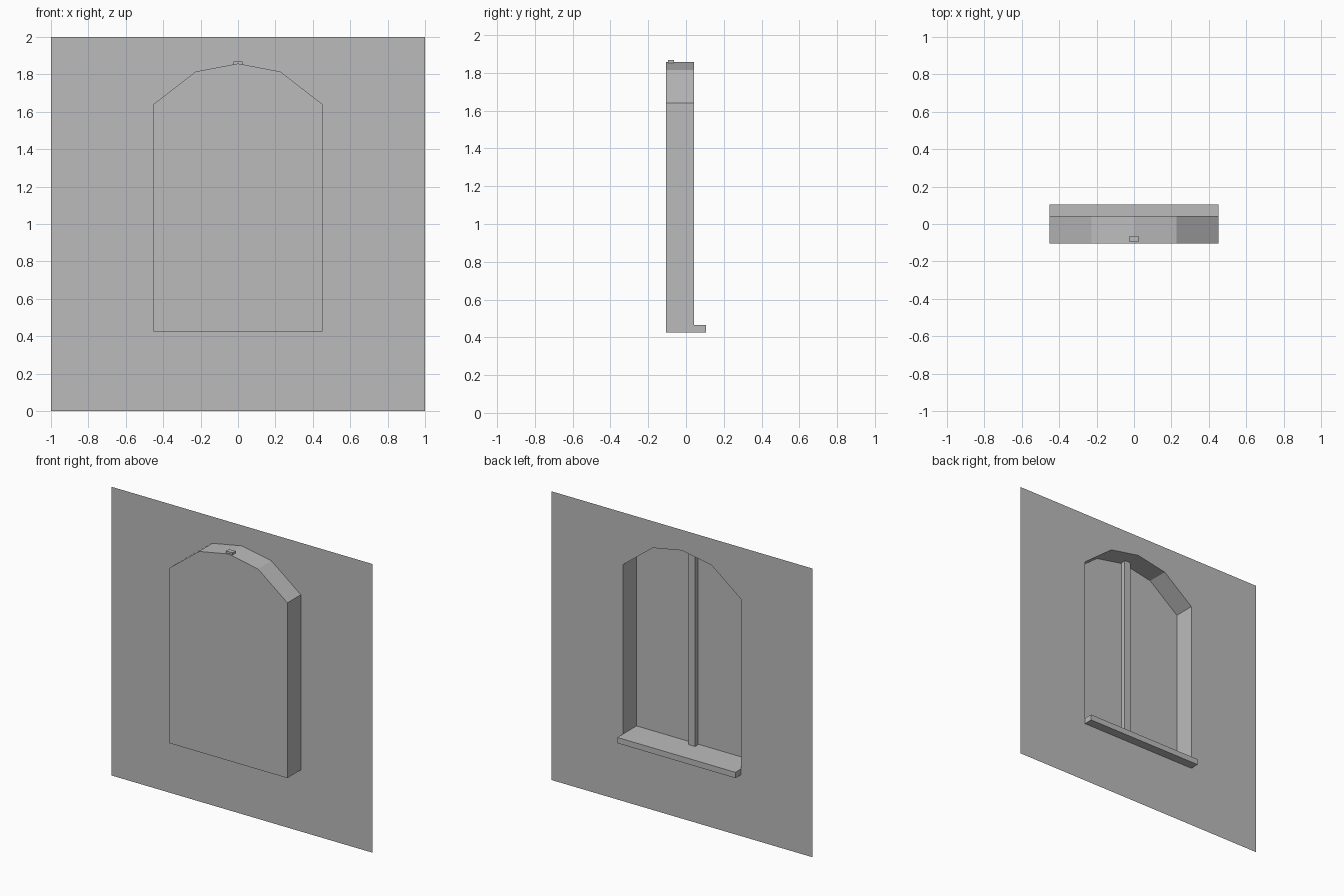
import bpy, bmesh

if "Cube" in bpy.data.objects:
    bpy.data.objects.remove(bpy.data.objects["Cube"])

# One plain grey for everything
grey = bpy.data.materials.new("plain grey")
grey.diffuse_color = (0.5, 0.5, 0.5, 1)
grey.use_nodes = True
grey.node_tree.nodes["Principled BSDF"].inputs["Base Color"].default_value = grey.diffuse_color

WALL_Y, GLASS_Y, SILL_Y = 0.042, -0.105, 0.105
BOTTOM, SILL_TOP = 0.426, 0.466

# Right half of the arched opening, from the peak down to the sill
HALF = [(0, 1.858), (0.226, 1.815), (0.452, 1.64), (0.452, BOTTOM)]
# Full outline: bottom left, over the arch, to bottom right
ARCH = [(-x, z) for x, z in HALF[:0:-1]] + HALF


def make(name, faces):
    """Object from a list of faces, each a list of 3D points."""
    bm = bmesh.new()
    for face in faces:
        bm.faces.new([bm.verts.new(p) for p in face])
    bmesh.ops.remove_doubles(bm, verts=bm.verts, dist=1e-5)
    mesh = bpy.data.meshes.new(name)
    bm.to_mesh(mesh)
    bm.free()
    mesh.materials.append(grey)
    obj = bpy.data.objects.new(name, mesh)
    bpy.context.collection.objects.link(obj)
    return obj


def box(name, x, y, z):
    """Box between the given (min, max) ranges."""
    bpy.ops.mesh.primitive_cube_add(size=1)
    obj = bpy.context.object
    obj.name = name
    for v in obj.data.vertices:
        v.co = [r[0] if c < 0 else r[1] for c, r in zip(v.co, (x, y, z))]
    obj.data.materials.append(grey)
    return obj


# Thin wall with the arched opening: one half, mirrored
outline = [(0, 0), (1, 0), (1, 2), (0, 2)] + HALF + [(0, BOTTOM)]
wall = make("wall", [[(x, WALL_Y, z) for x, z in outline]])
mirror = wall.modifiers.new("mirror", 'MIRROR')
mirror.use_axis[0] = True

# Recess sides running from the wall to the pane
make("window_recess", [
    [(a[0], GLASS_Y, a[1]), (b[0], GLASS_Y, b[1]),
     (b[0], WALL_Y, b[1]), (a[0], WALL_Y, a[1])]
    for a, b in zip(ARCH, ARCH[1:])])

# Flat pane closing the recess
make("window_pane", [[(x, GLASS_Y, z) for x, z in reversed(ARCH)]])

# Sill projecting past the wall, and the central upright bar
box("window_sill", (-0.452, 0.452), (-0.104, SILL_Y), (BOTTOM, SILL_TOP))
box("window_bar", (-0.025, 0.025), (-0.096, -0.064), (SILL_TOP - 0.01, 1.869))
